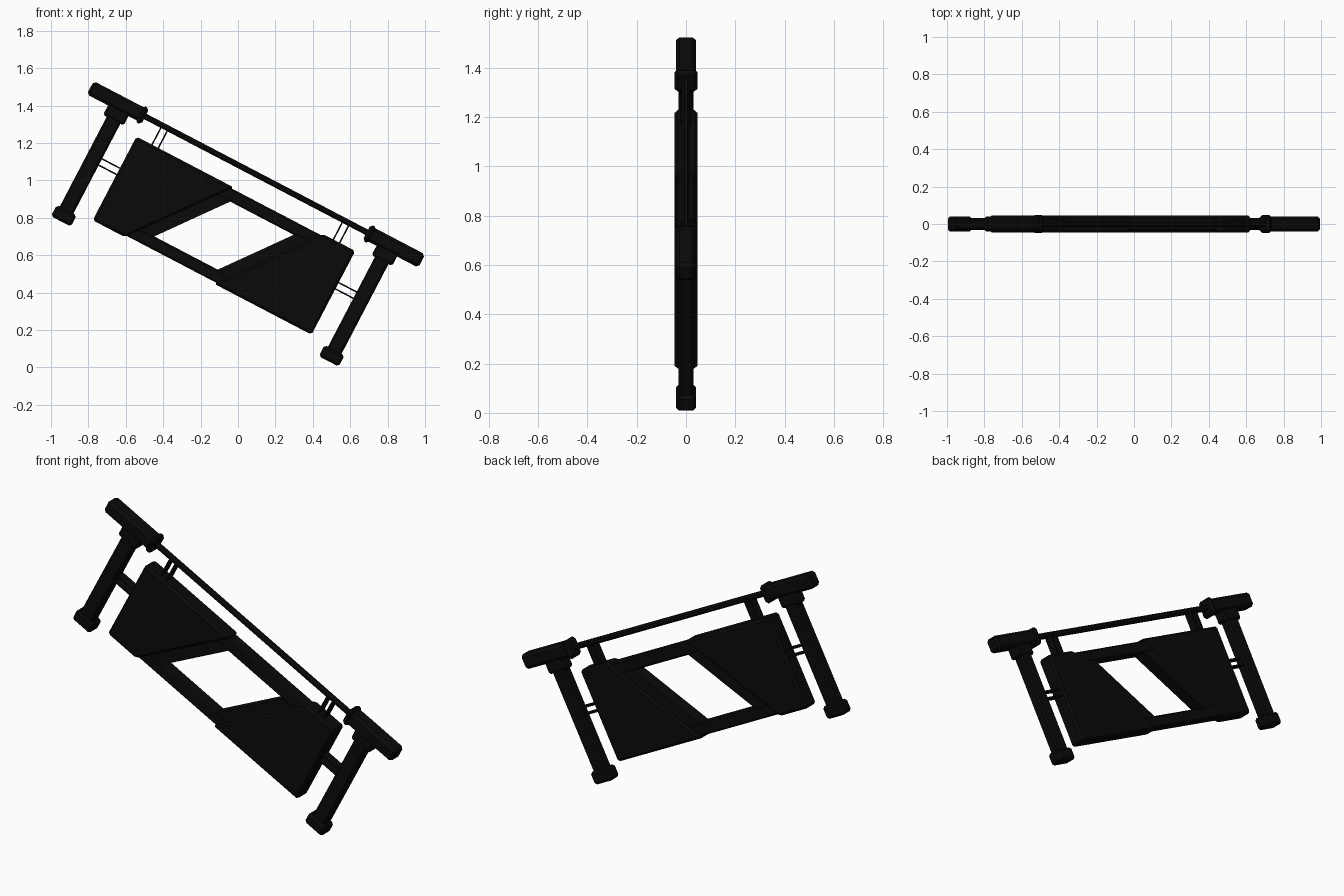
import bpy, bmesh, math
from mathutils import Matrix

if "Cube" in bpy.data.objects:
    bpy.data.objects.remove(bpy.data.objects["Cube"])

# The whole barrier is modelled upright (x along, z up), then tilted
ANGLE = math.radians(27.6)
TILT = (Matrix.Translation((0.005, 0, -0.006)) @ Matrix.Rotation(ANGLE, 4, 'Y')
        @ Matrix.Translation((-0.4, 0, 0)))

black = bpy.data.materials.new("black_paint")
black.diffuse_color = (0.003, 0.003, 0.003, 1)
black.use_nodes = True
black.node_tree.nodes["Principled BSDF"].inputs["Base Color"].default_value = black.diffuse_color


def finish(name, bm, chamfer=0.0):
    if chamfer:
        bmesh.ops.bevel(bm, geom=bm.edges[:], offset=chamfer, segments=1,
                        affect='EDGES', profile=0.5)
    bmesh.ops.recalc_face_normals(bm, faces=bm.faces[:])
    mesh = bpy.data.meshes.new(name)
    bm.to_mesh(mesh)
    bm.free()
    mesh.materials.append(black)
    ob = bpy.data.objects.new(name, mesh)
    bpy.context.collection.objects.link(ob)
    ob.matrix_world = TILT
    return ob


def box(name, x, z, half_y, chamfer=0.0):
    """Box from x and z ranges, symmetric in y."""
    bm = bmesh.new()
    size = Matrix.Diagonal((abs(x[1] - x[0]), 2 * half_y, z[1] - z[0], 1))
    centre = Matrix.Translation((sum(x) / 2, 0, sum(z) / 2))
    bmesh.ops.create_cube(bm, size=1, matrix=centre @ size)
    return finish(name, bm, chamfer)


def plate(name, outline, half_y, chamfer=0.0):
    """Extruded outline in the xz plane."""
    bm = bmesh.new()
    face = bm.faces.new([bm.verts.new((x, -half_y, z)) for x, z in outline])
    ext = bmesh.ops.extrude_face_region(bm, geom=[face])
    for v in ext["geom"]:
        if isinstance(v, bmesh.types.BMVert):
            v.co.y = half_y
    return finish(name, bm, chamfer)


def tube(name, x0, x1, z, radius, sides):
    bm = bmesh.new()
    m = (Matrix.Translation(((x0 + x1) / 2, 0, z)) @ Matrix.Rotation(math.pi / 2, 4, 'Y')
         @ Matrix.Rotation(math.pi / sides, 4, 'Z'))
    bmesh.ops.create_cone(bm, cap_ends=True, segments=sides, radius1=radius,
                          radius2=radius, depth=abs(x1 - x0), matrix=m)
    return finish(name, bm)


# Long top rail
tube("top_rail", -0.7, 0.7, 0.962, 0.017, 8)

for side, s in (("left", -1), ("right", 1)):
    # Post with foot, neck and end cap
    box(side + "_post", (s * 0.768, s * 0.85), (0.30, 0.95), 0.031, 0.01)
    box(side + "_foot", (s * 0.748, s * 0.868), (0.256, 0.324), 0.041, 0.012)
    box(side + "_neck", (s * 0.748, s * 0.872), (0.865, 0.94), 0.034, 0.01)
    box(side + "_end_cap", (s * 0.68, s * 1.0), (0.922, 1.002), 0.041, 0.014)
    box(side + "_collar", (s * 0.668, s * 0.705), (0.912, 1.010), 0.047, 0.014)
    # Paired strap plates from rail and post to the panel
    for i, x in enumerate((0.528, 0.566)):
        box(f"{side}_hanger_{i}", (s * x - 0.004, s * x + 0.004), (0.83, 0.955), 0.024)
    for i, z in enumerate((0.616, 0.654)):
        box(f"{side}_bracket_{i}", (s * 0.65, s * 0.78), (z - 0.004, z + 0.004), 0.024)
    # Trapezoid panel (the right one is the left turned half way round)
    trapezoid = [(0.66, 0.845), (0.66, 0.34), (0.072, 0.34), (0.465, 0.845)]
    strut = [(0.05, 0.41), (0.15, 0.41), (0.43, 0.775), (0.333, 0.775)]
    if s < 0:
        trapezoid, strut = ([(-x, 1.185 - z) for x, z in p] for p in (trapezoid, strut))
    plate(side + "_panel", trapezoid, 0.046, 0.012)
    # Slanted inner strut beside the window
    plate(side + "_strut", strut, 0.036)

# Top and bottom bars of the frame
box("frame_top_bar", (-0.6, 0.6), (0.769, 0.835), 0.036, 0.008)
box("frame_bottom_bar", (-0.6, 0.6), (0.350, 0.416), 0.036, 0.008)
